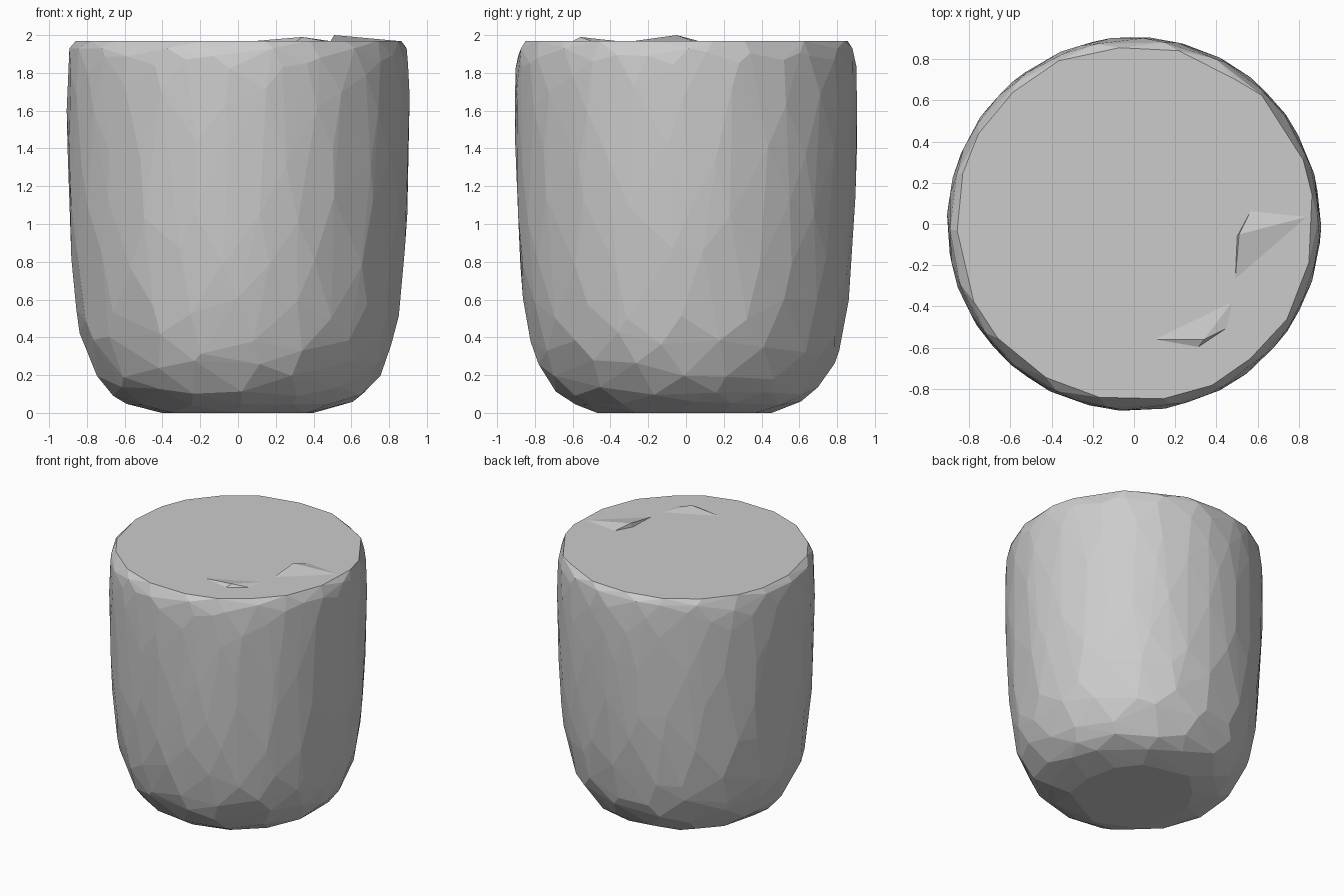
import bpy
import bmesh
import math
import random

random.seed(4)
if "Cube" in bpy.data.objects:
    bpy.data.objects.remove(bpy.data.objects["Cube"], do_unlink=True)

# One plain clay colour
grey = bpy.data.materials.new("clay_grey")
grey.use_nodes = True
COLOUR = (0.6, 0.6, 0.6, 1)
grey.diffuse_color = COLOUR
grey.node_tree.nodes["Principled BSDF"].inputs["Base Color"].default_value = COLOUR


def add_object(name, bm):
    mesh = bpy.data.meshes.new(name)
    bm.to_mesh(mesh)
    bm.free()
    mesh.materials.append(grey)
    obj = bpy.data.objects.new(name, mesh)
    bpy.context.collection.objects.link(obj)
    return obj


# Rounded tumbler outline as (radius, height)
PROFILE = [(0.46, 0.005), (0.56, 0.03), (0.68, 0.1), (0.78, 0.23),
           (0.84, 0.42), (0.875, 0.7), (0.895, 1.0), (0.906, 1.4),
           (0.909, 1.7), (0.902, 1.86), (0.893, 1.93)]


def radius_at(z):
    for (r0, z0), (r1, z1) in zip(PROFILE, PROFILE[1:]):
        if z <= z1:
            return r0 + (r1 - r0) * (z - z0) / (z1 - z0)
    return PROFILE[-1][0]


# Irregular faceted body: hull of scattered rings
def ring(bm, z, count, shift, z_noise, radius=None, r_noise=0.0):
    for i in range(count):
        a = 2 * math.pi * (i + shift + random.uniform(-0.25, 0.25)) / count
        h = min(1.93, z + random.uniform(-z_noise, z_noise)) if z_noise else z
        r = (radius or radius_at(h)) + random.uniform(-r_noise, r_noise)
        bm.verts.new((r * math.cos(a), r * math.sin(a), h))


body = bmesh.new()
ring(body, 0.0, 11, 0, 0, 0.44, 0.05)
for k, (z, count) in enumerate([(0.05, 12), (0.12, 15), (0.23, 17), (0.38, 19),
                                (0.55, 20), (0.8, 21), (1.08, 21), (1.38, 22),
                                (1.66, 22), (1.84, 22), (1.92, 22)]):
    ring(body, z, count, 0.5 * (k % 2), min(0.07, z * 0.25))
ring(body, 1.97, 20, 0.3, 0, 0.868, 0.012)
hull = bmesh.ops.convex_hull(body, input=body.verts)
loose = [v for v in body.verts if not v.link_faces]
bmesh.ops.delete(body, geom=loose, context='VERTS')
bmesh.ops.recalc_face_normals(body, faces=body.faces)
add_object("tumbler_body", body)


# Low crumpled folds on the lid: a peak fanned to its foot points
def fold(name, peak, foot):
    bm = bmesh.new()
    top = bm.verts.new(peak)
    base = [bm.verts.new((x, y, 1.968)) for x, y in foot]
    for i, v in enumerate(base):
        bm.faces.new((top, v, base[(i + 1) % len(base)]))
    bm.faces.new(base[::-1])
    bmesh.ops.recalc_face_normals(bm, faces=bm.faces)
    add_object(name, bm)


fold("right_lid_fold", (0.51, -0.05, 2.0),
     [(0.5, -0.06), (0.49, -0.28), (0.86, 0.04), (0.57, 0.07)])
fold("front_lid_fold", (0.34, -0.56, 1.99),
     [(0.08, -0.56), (0.31, -0.6), (0.46, -0.5), (0.49, -0.36)])
